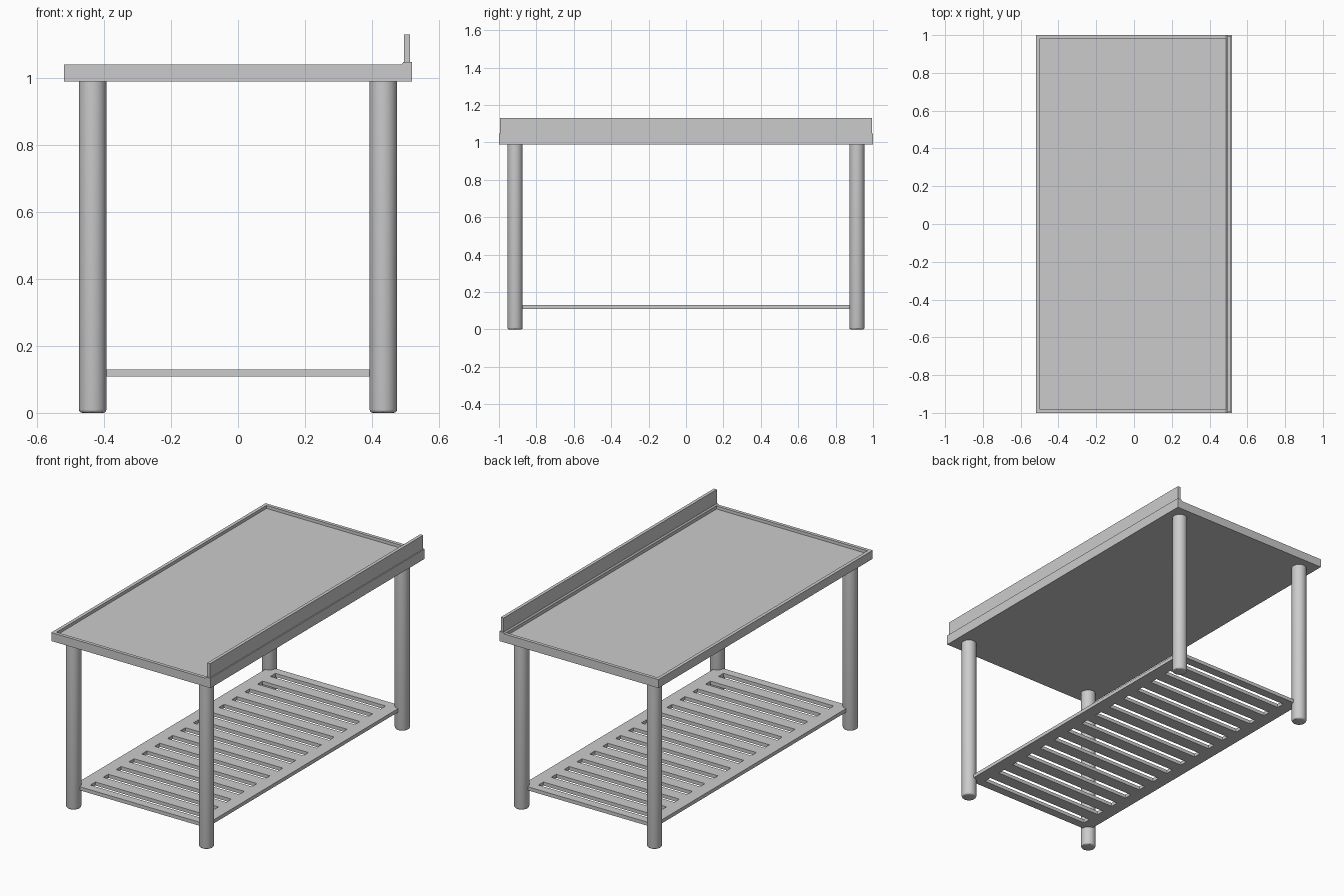
import bpy, bmesh

if "Cube" in bpy.data.objects:
    bpy.data.objects.remove(bpy.data.objects["Cube"])

LEG_X, LEG_Y, LEG_R = 0.434, 0.914, 0.041
TOP_Z0, TOP_Z1, FLOOR_Z = 0.99, 1.04, 1.022


def finish(name, bm):
    bmesh.ops.recalc_face_normals(bm, faces=bm.faces)
    mesh = bpy.data.meshes.new(name)
    bm.to_mesh(mesh)
    bm.free()
    obj = bpy.data.objects.new(name, mesh)
    bpy.context.collection.objects.link(obj)
    return obj


def extrude_profile(name, profile, half_y):
    """Extrude an x-z outline along y."""
    bm = bmesh.new()
    face = bm.faces.new([bm.verts.new((x, -half_y, z)) for x, z in profile])
    ret = bmesh.ops.extrude_face_region(bm, geom=[face], use_keep_orig=True)
    new = [v for v in ret["geom"] if isinstance(v, bmesh.types.BMVert)]
    bmesh.ops.translate(bm, verts=new, vec=(0, 2 * half_y, 0))
    return finish(name, bm)


# Table top: slab with a recessed work surface inside a thin rim
bm = bmesh.new()
outer, inner = (-0.52, 0.52, 1.0), (-0.50, 0.487, 0.98)


def ring(spec, z):
    x0, x1, y = spec
    return [bm.verts.new(p) for p in ((x0, -y, z), (x1, -y, z), (x1, y, z), (x0, y, z))]


loops = [ring(outer, TOP_Z0), ring(outer, TOP_Z1), ring(inner, TOP_Z1), ring(inner, FLOOR_Z)]
for a, b in zip(loops, loops[1:]):
    for i in range(4):
        j = (i + 1) % 4
        bm.faces.new((a[i], a[j], b[j], b[i]))
bm.faces.new(loops[0])
bm.faces.new(loops[-1])
finish("table_top", bm)

# Raised ledge along the right side and the upright splash guard on it
extrude_profile("ledge", [(0.488, 1.04), (0.52, 1.04), (0.52, 1.048), (0.494, 1.048)], 1.0)
extrude_profile("splash_guard", [(0.495, 1.048), (0.514, 1.048), (0.514, 1.13), (0.495, 1.13)], 0.994)

# Slatted shelf: a frame with 15 crosswise slots, running to the leg centres
SLOTS, PITCH, SLOT_W, SLOT_X = 15, 0.12, 0.047, 0.36
xs = [-LEG_X, -SLOT_X, SLOT_X, LEG_X]
ys = [-LEG_Y]
for i in range(SLOTS):
    c = (i - (SLOTS - 1) / 2) * PITCH
    ys += [c - SLOT_W / 2, c + SLOT_W / 2]
ys.append(LEG_Y)
bm = bmesh.new()
grid = [[bm.verts.new((x, y, 0.13)) for x in xs] for y in ys]
for j in range(len(ys) - 1):
    for i in range(3):
        if i == 1 and j % 2 == 1:
            continue
        bm.faces.new((grid[j][i], grid[j][i + 1], grid[j + 1][i + 1], grid[j + 1][i]))
shelf = finish("slatted_shelf", bm)
# Make the sheet face upward, then thicken it downward
if shelf.data.polygons[0].normal.z < 0:
    shelf.data.flip_normals()
solid = shelf.modifiers.new("thickness", "SOLIDIFY")
solid.thickness = 0.021
solid.offset = -1

# Four round legs with rounded feet
for sx, side in ((-1, "left"), (1, "right")):
    for sy, end in ((-1, "front"), (1, "back")):
        bm = bmesh.new()
        bmesh.ops.create_cone(bm, cap_ends=True, segments=32, radius1=LEG_R,
                              radius2=LEG_R, depth=TOP_Z0)
        bmesh.ops.translate(bm, verts=bm.verts, vec=(sx * LEG_X, sy * LEG_Y, TOP_Z0 / 2))
        foot = [e for e in bm.edges if all(v.co.z < 0.01 for v in e.verts)]
        bmesh.ops.bevel(bm, geom=foot, offset=0.01, segments=3, profile=0.5, affect="EDGES")
        leg = finish(f"{end}_{side}_leg", bm)
        bpy.ops.object.select_all(action="DESELECT")
        leg.select_set(True)
        bpy.context.view_layer.objects.active = leg
        bpy.ops.object.shade_smooth_by_angle()
